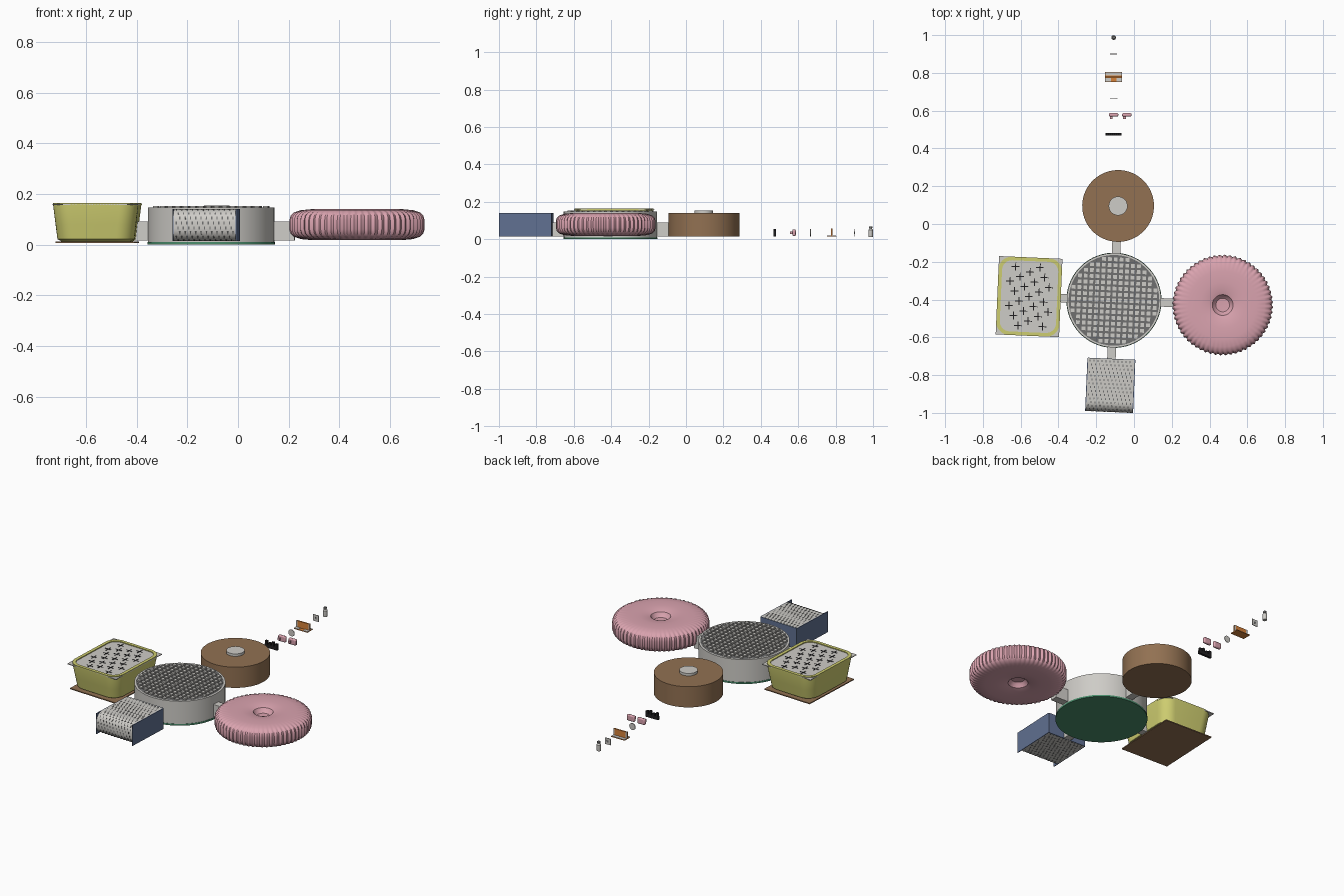
import bpy, bmesh
from math import sin, cos, pi, radians
from mathutils import Matrix, Vector

if "Cube" in bpy.data.objects:
    bpy.data.objects.remove(bpy.data.objects["Cube"], do_unlink=True)


def material(name, r, g, b):
    lin = [((c / 255 + 0.055) / 1.055) ** 2.4 for c in (r, g, b)] + [1]
    m = bpy.data.materials.new(name)
    m.use_nodes = True
    m.diffuse_color = lin
    m.node_tree.nodes["Principled BSDF"].inputs["Base Color"].default_value = lin
    return m


GREY = material("light grey", 206, 204, 199)
MID = material("mid grey", 112, 112, 112)
BLACK = material("black", 32, 31, 33)
GREEN = material("green", 74, 142, 108)
BROWN = material("brown", 146, 113, 82)
YELLOW = material("yellow", 206, 205, 112)
PINK = material("pink", 218, 163, 175)
BLUE = material("blue", 97, 113, 146)
ORANGE = material("orange", 214, 130, 58)

# The main group is laid out around the tray and turned slightly
GROUP = Matrix.Translation((-0.106, -0.404, 0)) @ Matrix.Rotation(radians(-2.5), 4, "Z")
WORLD = Matrix.Identity(4)


def finish(name, bm, mat, frame=GROUP):
    bmesh.ops.recalc_face_normals(bm, faces=bm.faces)
    me = bpy.data.meshes.new(name)
    bm.to_mesh(me)
    bm.free()
    me.materials.append(mat)
    me.shade_smooth()
    me.set_sharp_from_angle(angle=radians(35))
    ob = bpy.data.objects.new(name, me)
    ob.matrix_world = frame
    bpy.context.collection.objects.link(ob)
    return ob


def add_box(bm, centre, size, turn=Matrix.Identity(4)):
    m = Matrix.Translation(centre) @ turn @ Matrix.Diagonal((*size, 1))
    bmesh.ops.create_cube(bm, size=1, matrix=m)


def box(name, mat, centre, size, frame=GROUP):
    bm = bmesh.new()
    add_box(bm, centre, size)
    return finish(name, bm, mat, frame)


def loft(name, mat, rings, frame=GROUP):
    """Skin a stack of equal loops and cap both ends."""
    bm = bmesh.new()
    loops = [[bm.verts.new(p) for p in ring] for ring in rings]
    n = len(loops[0])
    for a, b in zip(loops, loops[1:]):
        for i in range(n):
            bm.faces.new((a[i], a[(i + 1) % n], b[(i + 1) % n], b[i]))
    bm.faces.new(loops[0])
    bm.faces.new(loops[-1])
    return finish(name, bm, mat, frame)


def lathe(name, mat, profile, x, y, segs=64, frame=GROUP, ribs=0, rib_from=9):
    rings = []
    for r, z in profile:
        ring = []
        for i in range(segs):
            t = 2 * pi * i / segs
            q = r + (0.004 * cos(ribs * t) if r > rib_from else 0)
            ring.append((x + q * cos(t), y + q * sin(t), z))
        rings.append(ring)
    return loft(name, mat, rings, frame)


def disc(name, mat, r, z0, z1, x=0, y=0, segs=64, frame=GROUP):
    return lathe(name, mat, [(r, z0), (r, z1)], x, y, segs, frame)


# Round tray: green base, wall with rim, and padded grid on top
disc("tray_base", GREEN, 0.252, 0, 0.01)
lathe("tray_wall", GREY, [(0.25, 0.01), (0.25, 0.147), (0.24, 0.147), (0.24, 0.144)], 0, 0)
disc("tray_grid_bed", MID, 0.24, 0.14, 0.146)
bm = bmesh.new()
pitch = 0.031
for i in range(-8, 9):
    for j in range(-8, 9):
        if (i * i + j * j) ** 0.5 * pitch < 0.23:
            add_box(bm, (i * pitch, j * pitch, 0.149), (0.02, 0.02, 0.009))
finish("tray_grid_pads", bm, GREY)

# Four connecting arms
for name, cx, cy, sx, sy in (("left", 0.28, 0, 0.1, 0.045), ("right", -0.265, 0, 0.07, 0.045),
                             ("back", 0, 0.28, 0.045, 0.1), ("front", 0, -0.28, 0.045, 0.08)):
    box(name + "_arm", GREY, (cx, cy, 0.053), (sx, sy, 0.075))

# Ribbed pink wheel with a dimple above and below
half = [(0.001, 0.025), (0.036, 0.026), (0.045, 0.034), (0.055, 0.051), (0.075, 0.057),
        (0.12, 0.061), (0.18, 0.061), (0.222, 0.057), (0.245, 0.048), (0.258, 0.035), (0.263, 0.018)]
profile = [(r, 0.079 + h) for r, h in half]
profile += [(r, 0.079 - h) for r, h in reversed(half)]
lathe("ribbed_wheel", PINK, profile, 0.576, 0, 360, ribs=60, rib_from=0.24)

# Brown drum with a pale button
disc("drum", BROWN, 0.19, 0.015, 0.14, 0, 0.5)
disc("drum_button", GREY, 0.05, 0.14, 0.155, 0, 0.5, 32)


# Tapered yellow tub on a square plate
def rounded_rect(w, d, r, z, x=-0.45, steps=8):
    pts = []
    for k, (sx, sy) in enumerate(((1, 1), (-1, 1), (-1, -1), (1, -1))):
        for s in range(steps + 1):
            t = (k + s / steps) * pi / 2
            pts.append((x + sx * (w / 2 - r) + r * cos(t), sy * (d / 2 - r) + r * sin(t), z))
    return pts


loft("tub", YELLOW, [rounded_rect(*a) for a in (
    (0.27, 0.34, 0.06, 0.012), (0.304, 0.37, 0.07, 0.022), (0.318, 0.39, 0.07, 0.08),
    (0.336, 0.415, 0.07, 0.155), (0.336, 0.415, 0.07, 0.165),
    (0.298, 0.377, 0.052, 0.165), (0.298, 0.377, 0.052, 0.15))])
box("tub_base_plate", BROWN, (-0.45, 0, 0.009), (0.312, 0.4, 0.006))
box("tub_lid_plate", GREY, (-0.45, 0, 0.158), (0.336, 0.415, 0.004))

# Pinwheel lattice of crosses on the lid
bm = bmesh.new()
u = 0.026
for a in range(-9, 10):
    for b in range(-9, 10):
        x, y = u * (2 * a - b), u * (a + 2 * b)
        if abs(x) < 0.13 and abs(y) < 0.17:
            add_box(bm, (x - 0.45, y, 0.1605), (0.042, 0.005, 0.002))
            add_box(bm, (x - 0.45, y, 0.1605), (0.005, 0.042, 0.002))
finish("lid_crosses", bm, BLACK)

# Loaf with a rounded front between blue end plates
back, front, low, high, rad = -0.312, -0.591, 0.015, 0.14, 0.05
path = [(back, high)]
for cz, start in ((high - rad, pi / 2), (low + rad, pi)):
    for s in range(9):
        t = start + s * pi / 16
        path.append((front + rad + rad * cos(t), cz + rad * sin(t)))
path.append((back, low))
loft("loaf", GREY, [[(x, y, z) for y, z in path] for x in (-0.123, 0.123)])
for side, sx in (("left", 1), ("right", -1)):
    box("loaf_end_" + side, BLUE, (sx * 0.125, (back + front) / 2, 0.0775),
        (0.004, back - front, high - low))
box("loaf_back", BLUE, (0, back, 0.0775), (0.25, 0.005, high - low))

# Staggered dashes wrapped around the loaf
bm = bmesh.new()
step, travelled, due, row = 0.02, 0, 0.012, 0
for p, q in zip(path, path[1:]):
    p, q = Vector((0, *p)), Vector((0, *q))
    tangent = (q - p).normalized()
    length = (q - p).length
    turn = Matrix((Vector((1, 0, 0)), tangent, Vector((1, 0, 0)).cross(tangent)))
    turn = turn.transposed().to_4x4()
    while due < travelled + length:
        spot = p + tangent * (due - travelled)
        for i in range(-5, 6):
            x = i * 0.021 + (row % 3 - 1) * 0.007
            add_box(bm, (x, spot.y, spot.z), (0.005, 0.011, 0.002), turn)
        due += step
        row += 1
    travelled += length
finish("loaf_dashes", bm, MID)

# Row of small loose pieces behind: black toothed bar
X = -0.108
bm = bmesh.new()
add_box(bm, (X, 0.475, 0.024), (0.085, 0.014, 0.02))
for i, h in enumerate((0.04, 0.032, 0.042, 0.036)):
    add_box(bm, (X - 0.033 + i * 0.022, 0.475, 0.014 + h / 2), (0.015, 0.014, h))
finish("toothed_bar", bm, BLACK, WORLD)

# Two pink knobbed blocks
for name, x in (("right", -0.108), ("left", -0.038)):
    ob = box("pink_block_" + name, PINK, (x, 0.578, 0.035), (0.05, 0.018, 0.036), WORLD)
    bevel = ob.modifiers.new("rounding", "BEVEL")
    bevel.width, bevel.segments = 0.006, 2
    box("pink_knob_" + name, PINK, (x - 0.012, 0.564, 0.035), (0.014, 0.014, 0.014), WORLD)

# Thin upright disc and thin square with a dark centre
upright = Matrix.Translation((X, 0.666, 0.035)) @ Matrix.Rotation(pi / 2, 4, "X")
disc("thin_disc", GREY, 0.02, -0.002, 0.002, segs=24, frame=upright)
box("thin_square", GREY, (X, 0.9, 0.035), (0.036, 0.004, 0.038), WORLD)
box("square_centre", MID, (X, 0.9, 0.035), (0.012, 0.006, 0.012), WORLD)

# Orange stand: base, upright panel and pale plates
box("stand_base", ORANGE, (X, 0.779, 0.016), (0.09, 0.052, 0.004), WORLD)
box("stand_panel", ORANGE, (X, 0.779, 0.037), (0.09, 0.008, 0.04), WORLD)
for sx in (-1, 1):
    box("stand_front_plate", GREY, (X + sx * 0.03, 0.764, 0.019), (0.03, 0.02, 0.002), WORLD)
    box("stand_panel_edge", GREY, (X + sx * 0.041, 0.779, 0.037), (0.008, 0.009, 0.04), WORLD)
box("stand_back_plate", GREY, (X, 0.794, 0.019), (0.088, 0.018, 0.002), WORLD)

# Small bottle with a dark cap
lathe("bottle", GREY, [(0.012, 0.013), (0.0125, 0.016), (0.0125, 0.05), (0.007, 0.057), (0.007, 0.06)],
      X, 0.987, 24, WORLD)
disc("bottle_cap", MID, 0.009, 0.059, 0.068, X, 0.987, 24, WORLD)
